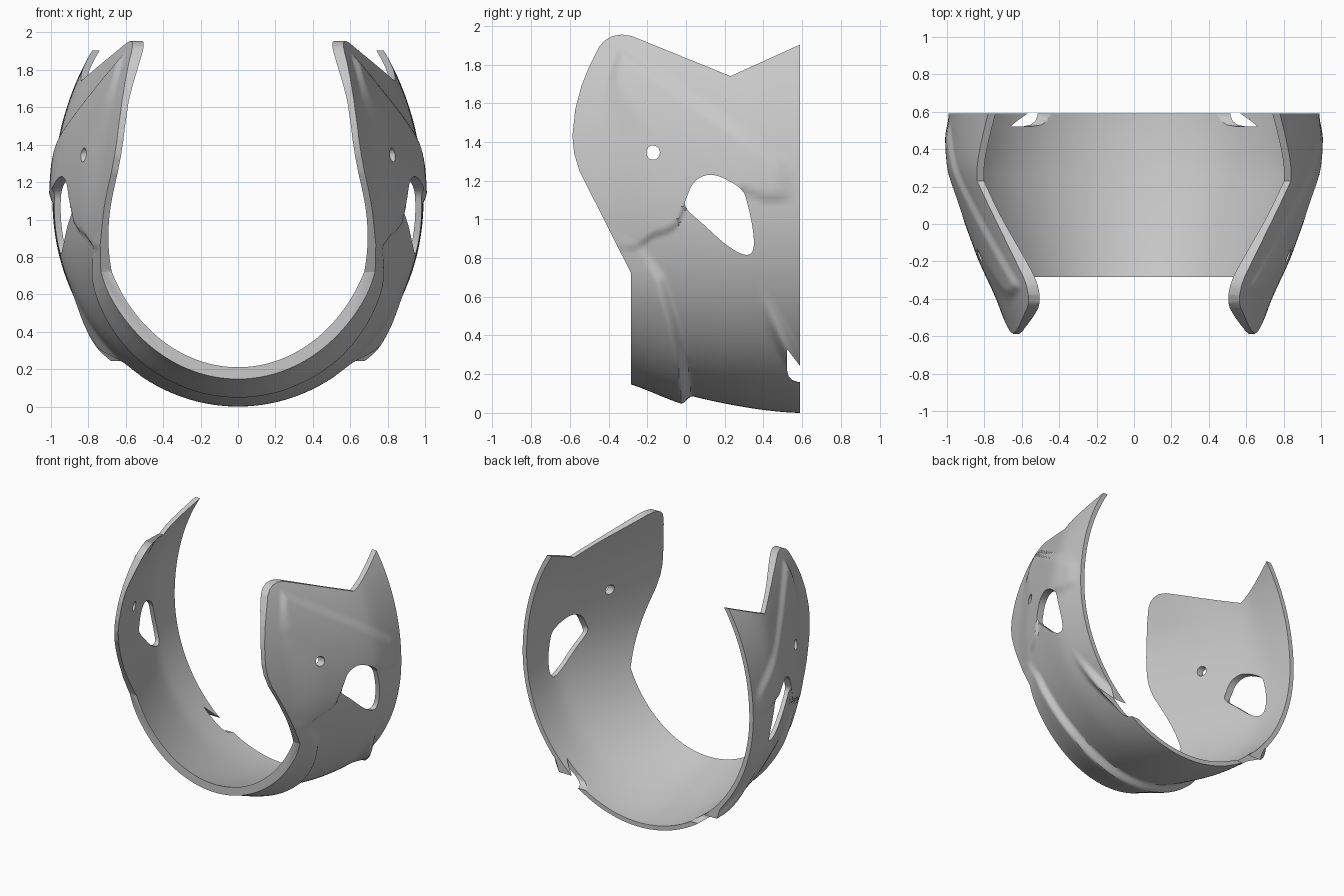
import bpy, bmesh, math
from math import sin, cos, pi, sqrt

cube = bpy.data.objects.get("Cube")
if cube:
    bpy.data.objects.remove(cube, do_unlink=True)

grey = bpy.data.materials.new("plain grey")
grey.use_nodes = True
colour = (0.58, 0.58, 0.58, 1)
grey.diffuse_color = colour
grey.node_tree.nodes["Principled BSDF"].inputs["Base Color"].default_value = colour

MID, RISE, BACK, FRONT = 1.1, 1.3, 0.59, -0.64
THICK = 0.034
ROWS, COLS = 100, 230


def step(v):
    v = max(0.0, min(1.0, v))
    return v * v * (3 - 2 * v)


def lerp(points, v):
    for (a, fa), (b, fb) in zip(points, points[1:]):
        if v <= b:
            return fa + (fb - fa) * max(0, v - a) / (b - a)
    return points[-1][1]


def below(y, z, p, q):
    """Signed distance of (y, z) to the right of the line p to q."""
    dy, dz = q[0] - p[0], q[1] - p[1]
    return ((y - p[0]) * dz - (z - p[1]) * dy) / math.hypot(dy, dz)


# Lower limit of the raised cheek panel and back edge of the chin band
CHEEK = [(-0.6, 0.8), (-0.25, 0.84), (-0.17, 0.9), (-0.1, 0.92), (-0.05, 0.95),
         (0, 1.06), (0.3, 1.13), (0.4, 1.09), (0.6, 1.09)]
BAND = [(0, 0.045), (0.3, 0.01), (0.5, -0.04), (0.7, -0.1), (0.85, -0.2), (0.95, -0.35)]


def relief(y, z):
    # raised cheek panel, fading out towards the front edge lower down
    front = min(below(y, z, (-0.46, 1.6), (-0.36, 1.86)), y + 0.44)
    d = 0.02 * step(front / (0.04 + 0.25 * step((1.8 - z) / 0.4)))
    d *= step(below(y, z, (-0.3, 1.88), (0.57, 1.28)) / 0.06)
    d *= step((z - lerp(CHEEK, y)) / 0.04) * step((BACK - y) / 0.14)
    # chin band
    fade = step((0.98 - z) / 0.4)
    d += 0.053 * step((lerp(BAND, z) - y) / 0.06) * fade * (1 - 0.45 * step(-y / 0.28))
    # spur at the lower back corner
    r = below(y, z, (0.4, 0.57), (0.59, 0.24))
    spur = step(1 + r / 0.05) if r < 0 else step(1 - r / 0.07)
    return d + 0.05 * step((y - 0.36) / 0.2) * spur * step((z - 0.16) / 0.1)


def section(y, t):
    """Outer and inner shell points at depth y and angle t from the bottom."""
    line = 0.882 + 0.37 * y
    w = (line + 0.99 - sqrt((line - 0.99) ** 2 + 0.001)) / 2 + 0.004
    low = 0.185 * (max(0, BACK - y) / 0.9) ** 1.6
    h = MID - low if abs(t) < pi / 2 else RISE
    x, z = w * sin(t), MID - h * cos(t)
    nx, nz = x / w ** 2, (z - MID) / h ** 2
    n = math.hypot(nx, nz)
    nx, nz = nx / n, nz / n
    d = relief(y, z)
    # thicker towards the upper front corner
    k = THICK + 0.02 * step((z - 1.6) / 0.3) * step((0.1 - y) / 0.4)
    return ((x + nx * d, y, z + nz * d), (x - nx * k, y, z - nz * k))


def make_object(name, bm):
    bmesh.ops.recalc_face_normals(bm, faces=bm.faces)
    mesh = bpy.data.meshes.new(name)
    bm.to_mesh(mesh)
    bm.free()
    obj = bpy.data.objects.new(name, mesh)
    bpy.context.collection.objects.link(obj)
    return obj


def make_shell():
    bm = bmesh.new()
    top = pi / 2 + 0.82
    outer, inner = [], []
    for i in range(ROWS + 1):
        y = FRONT + (BACK - FRONT) * i / ROWS
        pairs = [section(y, -top + 2 * top * j / COLS) for j in range(COLS + 1)]
        outer.append([bm.verts.new(p[0]) for p in pairs])
        inner.append([bm.verts.new(p[1]) for p in pairs])
    for i in range(ROWS):
        for j in range(COLS):
            for g in (outer, inner):
                bm.faces.new((g[i][j], g[i + 1][j], g[i + 1][j + 1], g[i][j + 1]))
        for j in (0, COLS):
            bm.faces.new((outer[i][j], outer[i + 1][j], inner[i + 1][j], inner[i][j]))
    for j in range(COLS):
        for i in (0, ROWS):
            bm.faces.new((outer[i][j], outer[i][j + 1], inner[i][j + 1], inner[i][j]))
    return make_object("shell", bm)


def make_cutter(name, outlines):
    """Side outlines in (y, z), extruded right across the shell."""
    bm = bmesh.new()
    for pts in outlines:
        face = bm.faces.new([bm.verts.new((-1.5, y, z)) for y, z in pts])
        ext = bmesh.ops.extrude_face_region(bm, geom=[face])["geom"]
        bmesh.ops.translate(bm, vec=(3, 0, 0),
                            verts=[v for v in ext if isinstance(v, bmesh.types.BMVert)])
    obj = make_object(name, bm)
    obj.hide_render = True
    return obj


def rounded(pts, n=4):
    """Closed smooth curve through the points."""
    out, m = [], len(pts)
    for i in range(m):
        a, b, c, d = (pts[(i + k) % m] for k in (-1, 0, 1, 2))
        for s in range(n):
            u = s / n
            out.append(tuple(0.5 * (2 * b[k] + (c[k] - a[k]) * u
                                    + (2 * a[k] - 5 * b[k] + 4 * c[k] - d[k]) * u * u
                                    + (3 * b[k] - a[k] - 3 * c[k] + d[k]) * u ** 3)
                             for k in (0, 1)))
    return out


# Side silhouette, side window, rivet hole and lower back notch
silhouette = [(-0.283, -0.3), (-0.283, 0.72), (-0.5, 1.15), (-0.55, 1.25), (-0.578, 1.34),
              (-0.587, 1.43), (-0.572, 1.57), (-0.54, 1.69), (-0.5, 1.79), (-0.45, 1.89),
              (-0.42, 1.925), (-0.38, 1.947), (-0.33, 1.955), (-0.28, 1.947),
              (0.23, 1.74), (0.7, 1.953), (0.7, -0.3)]
window = rounded([(0.0, 1.06), (0.01, 1.13), (0.05, 1.2), (0.12, 1.23), (0.2, 1.21),
                  (0.29, 1.15), (0.32, 1.07), (0.345, 0.95), (0.35, 0.86), (0.33, 0.82),
                  (0.28, 0.825), (0.2, 0.875), (0.1, 0.965)])
rivet = [(-0.17 + 0.035 * cos(a * pi / 12), 1.345 + 0.037 * sin(a * pi / 12)) for a in range(24)]
notch = [(0.522, 0.33), (0.65, 0.165), (0.65, 0.16), (0.58, 0.16), (0.55, 0.17),
         (0.53, 0.19), (0.522, 0.22)]

shell = make_shell()
shell.data.materials.append(grey)
cutters = [(make_cutter("silhouette_cutter", [silhouette]), "INTERSECT"),
           (make_cutter("hole_cutter", [window, rivet, notch]), "DIFFERENCE")]

bpy.ops.object.select_all(action="DESELECT")
shell.select_set(True)
bpy.context.view_layer.objects.active = shell
for cutter, operation in cutters:
    cutter.data.materials.append(grey)
    mod = shell.modifiers.new(cutter.name, "BOOLEAN")
    mod.operation, mod.object, mod.solver = operation, cutter, "EXACT"
    bpy.ops.object.modifier_apply(modifier=mod.name)
    bpy.data.objects.remove(cutter, do_unlink=True)
bpy.ops.object.shade_smooth_by_angle(angle=math.radians(35))
